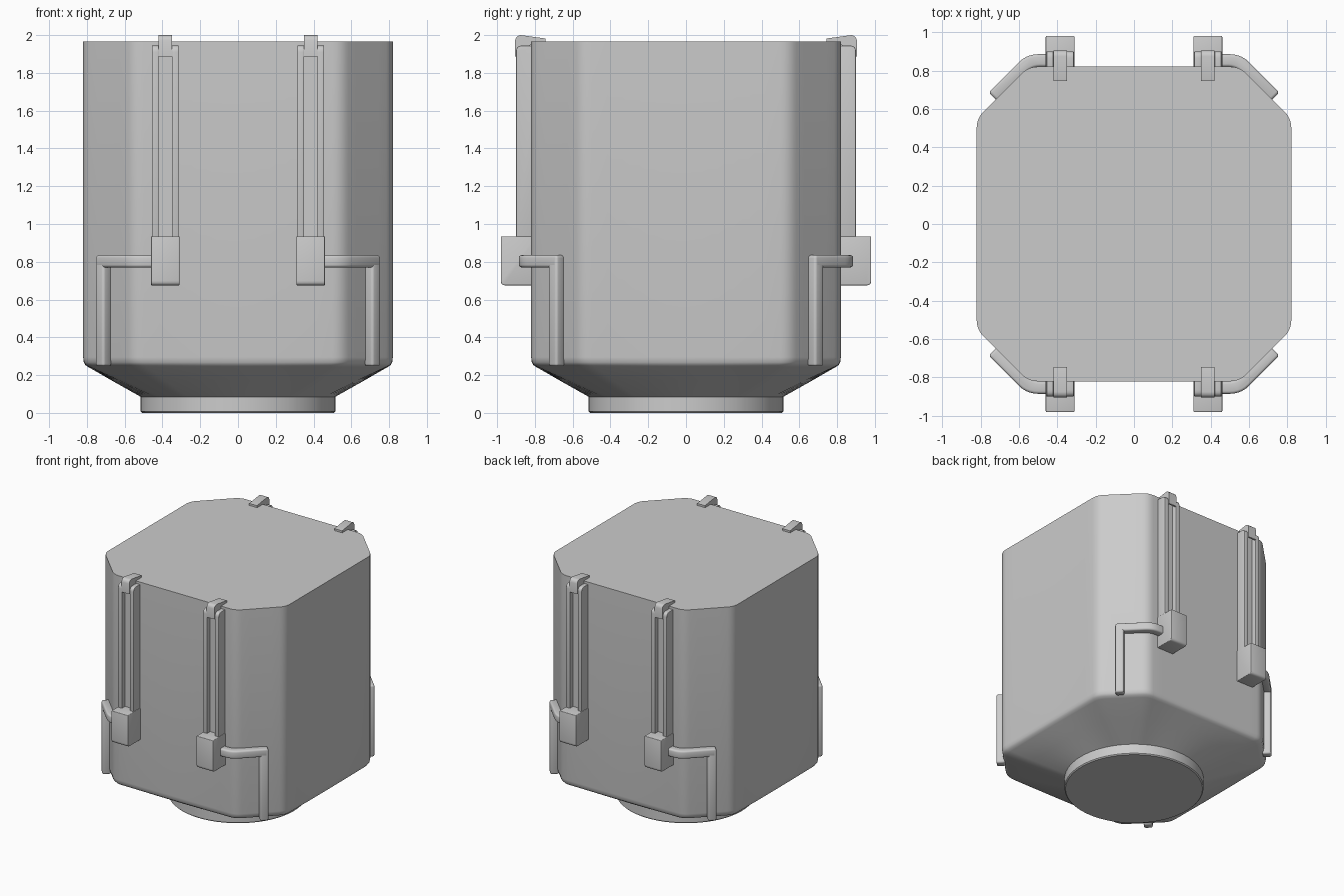
import bpy, bmesh, math
from mathutils import Vector

if "Cube" in bpy.data.objects:
    bpy.data.objects.remove(bpy.data.objects["Cube"])

grey = bpy.data.materials.new("plain grey")
grey.diffuse_color = (0.6, 0.6, 0.6, 1)
grey.use_nodes = True
grey.node_tree.nodes["Principled BSDF"].inputs["Base Color"].default_value = grey.diffuse_color


def finish(name, bm, mirror=True):
    bmesh.ops.recalc_face_normals(bm, faces=bm.faces)
    me = bpy.data.meshes.new(name)
    bm.to_mesh(me)
    bm.free()
    me.materials.append(grey)
    ob = bpy.data.objects.new(name, me)
    bpy.context.collection.objects.link(ob)
    bpy.ops.object.select_all(action='DESELECT')
    ob.select_set(True)
    bpy.context.view_layer.objects.active = ob
    bpy.ops.object.shade_smooth_by_angle(angle=math.radians(32))
    if mirror:
        m = ob.modifiers.new("four corners", 'MIRROR')
        m.use_axis = (True, True, False)
    return ob


def prism(pts, lo, hi, place, bevel=0.0):
    """Extrude a 2D outline from lo to hi; place maps (a, b, depth) to xyz."""
    bm = bmesh.new()
    bot = [bm.verts.new(place(a, b, lo)) for a, b in pts]
    top = [bm.verts.new(place(a, b, hi)) for a, b in pts]
    bm.faces.new(bot)
    bm.faces.new(top)
    n = len(pts)
    for i in range(n):
        j = (i + 1) % n
        bm.faces.new((bot[i], bot[j], top[j], top[i]))
    bmesh.ops.recalc_face_normals(bm, faces=bm.faces)
    if bevel:
        sharp = [e for e in bm.edges if e.calc_face_angle(0) > math.radians(50)]
        bmesh.ops.bevel(bm, geom=sharp, offset=bevel, segments=3,
                        profile=0.5, affect='EDGES')
    return bm


def side(a, b, d):      # outline in y,z, extruded along x
    return (d, a, b)


def plan(a, b, d):      # outline in x,y, extruded along z
    return (a, b, d)


def round_corner(prev, cur, nxt, r, n=5):
    p, c, q = Vector(prev), Vector(cur), Vector(nxt)
    a = c + (p - c).normalized() * r
    b = c + (q - c).normalized() * r
    return [tuple(a * (1 - t) ** 2 + c * 2 * t * (1 - t) + b * t * t)
            for t in (i / n for i in range(n + 1))]


# Tank body: rounded octagon that tapers to a round foot
W, C = 0.82, 0.55
corners = [(W, -C), (W, C), (C, W), (-C, W), (-W, C), (-W, -C), (-C, -W), (C, -W)]
outline = []
for i in range(8):
    arc = round_corner(corners[i - 1], corners[i], corners[(i + 1) % 8], 0.05)
    outline += arc
    nxt = round_corner(corners[i], corners[(i + 1) % 8], corners[(i + 2) % 8], 0.05)[0]
    steps = 12 if i % 2 == 0 else 5
    a, b = Vector(arc[-1]), Vector(nxt)
    outline += [tuple(a.lerp(b, k / steps)) for k in range(1, steps)]

# (blend from octagon to circle, height, circle radius)
R = 0.515
levels = [(0, 1.965, R), (0, 0.295, R), (0.012, 0.268, R), (0.04, 0.253, R),
          (0.09, 0.243, R), (0.5, 0.171, R), (1, 0.085, R), (1, 0.008, R), (1, 0.0, R - 0.008)]
bm = bmesh.new()
rings = []
for t, z, r in levels:
    ring = []
    for p in outline:
        v = Vector(p)
        v = v.lerp(v.normalized() * r, t)
        ring.append(bm.verts.new((v.x, v.y, z)))
    rings.append(ring)
n = len(outline)
for lo, hi in zip(rings, rings[1:]):
    for i in range(n):
        j = (i + 1) % n
        bm.faces.new((lo[i], lo[j], hi[j], hi[i]))
bm.faces.new(rings[0])
bm.faces.new(rings[-1])
finish("tank_body", bm, mirror=False)

# Clip rails: two side bars with a recessed back plate between them
bar = [(0.78, 0.9), (0.90, 0.9)]
bar += round_corner((0.90, 0.9), (0.90, 1.945), (0.78, 1.945), 0.035)
bar += [(0.78, 1.945)]
for label, x0, x1 in (("inner", 0.314, 0.35), ("outer", 0.42, 0.456)):
    finish("rail_bar_" + label, prism(bar, x0, x1, side, 0.004))
plate = [(0.78, 0.9), (0.86, 0.9), (0.86, 1.93), (0.78, 1.93)]
finish("rail_back", prism(plate, 0.34, 0.43, side))

# Hooks curling over the top rim
hook = [(0.905, 1.888), (0.905, 1.972), (0.9, 1.987), (0.89, 1.996), (0.875, 2.0),
        (0.745, 1.982), (0.745, 1.966), (0.79, 1.955), (0.83, 1.945),
        (0.865, 1.935), (0.885, 1.915), (0.892, 1.888)]
finish("rim_hook", prism(hook, 0.35, 0.42, side))

# Latch boxes at the foot of each rail
box = [(0.79, 0.675)]
box += round_corner((0.79, 0.675), (0.98, 0.675), (0.98, 0.935), 0.025)
box += [(0.98, 0.935), (0.79, 0.935)]
finish("latch_box", prism(box, 0.31, 0.46, side, 0.005))

# Pipes: a level run bending onto the chamfer, then a drop to the lower edge
T = 0.0325
s = math.sqrt(0.5)
ex, ey = 0.712, 0.685            # centre of the drop


def run(off, r):
    k = off * math.tan(math.pi / 8)
    end = (ex + (off + T - 0.002) * s, ey + (off - T + 0.002) * s)
    bend = (0.545 + k, 0.8525 + off)
    start = (0.40, 0.8525 + off)
    return [start] + round_corner(start, bend, end, r) + [end]


level = run(T, 0.06) + run(-T, 0.04)[::-1]
finish("pipe_run", prism(level, 0.77, 0.835, plan, 0.014))
drop = [(ex + (a + b) * s, ey + (b - a) * s)
        for a, b in ((-T, -T), (T, -T), (T, T), (-T, T))]
finish("pipe_drop", prism(drop, 0.247, 0.833, plan, 0.014))
